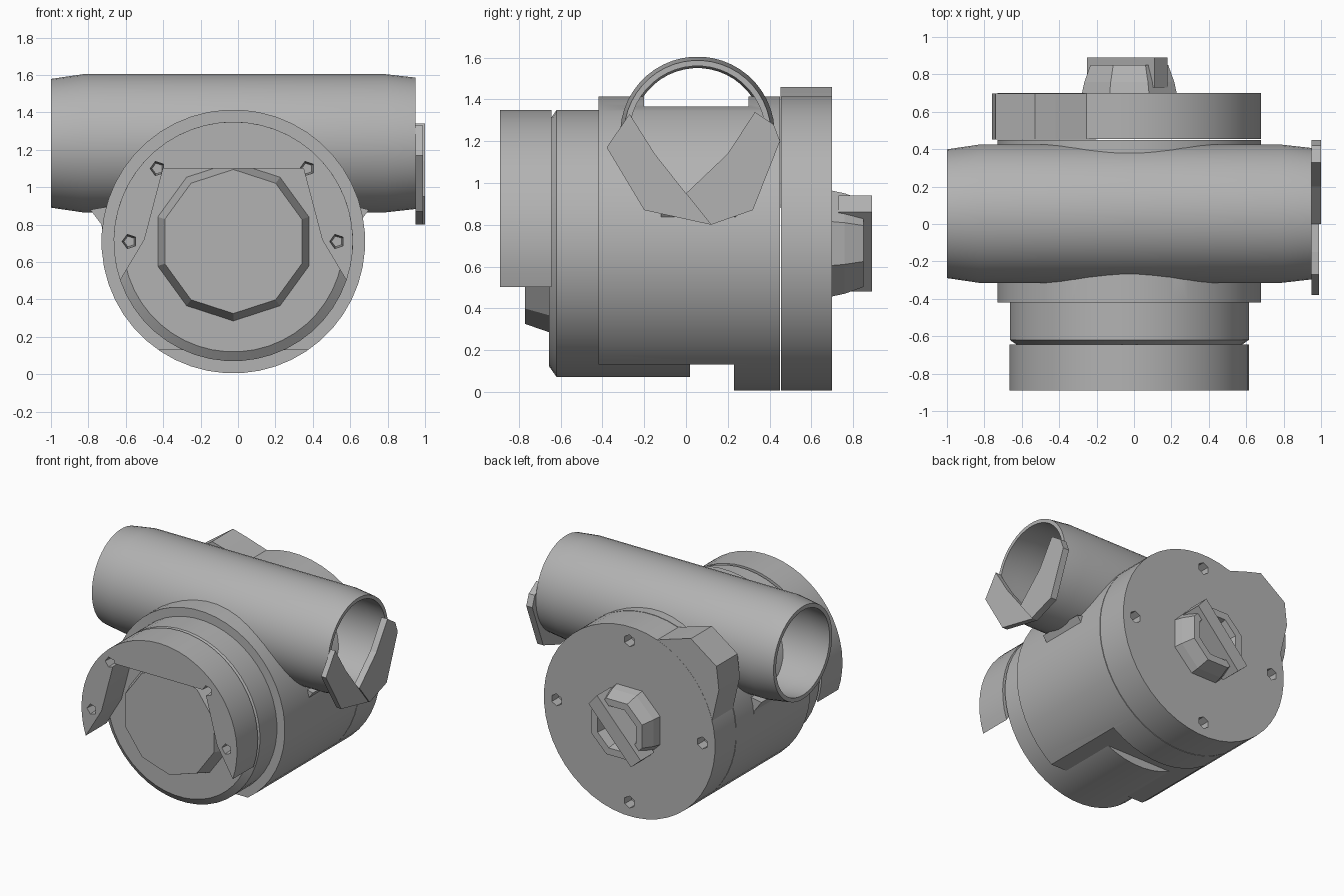
import bpy, bmesh, math
from mathutils import Vector

if "Cube" in bpy.data.objects:
    bpy.data.objects.remove(bpy.data.objects["Cube"])

grey = bpy.data.materials.new("cast_metal_grey")
grey.use_nodes = True
COLOUR = (0.45, 0.45, 0.45, 1)
grey.diffuse_color = COLOUR
grey.node_tree.nodes["Principled BSDF"].inputs["Base Color"].default_value = COLOUR

CX, CZ = -0.025, 0.71      # axis of the main housing
TY, TZ = 0.055, 1.235      # axis of the cross tube


def finish(name, bm):
    bmesh.ops.recalc_face_normals(bm, faces=bm.faces)
    mesh = bpy.data.meshes.new(name)
    bm.to_mesh(mesh)
    bm.free()
    mesh.materials.append(grey)
    obj = bpy.data.objects.new(name, mesh)
    bpy.context.collection.objects.link(obj)
    return obj


def place(axis, u, v, t):
    return Vector((u, t, v)) if axis == "y" else Vector((t, u, v))


def turned(name, profile, axis="y", centre=(CX, CZ), sides=48, closed=False):
    """Revolve (radius, distance) pairs about the x or y direction."""
    bm = bmesh.new()
    rings = []
    for r, t in profile:
        angles = [2 * math.pi * (i + 0.5) / sides for i in range(sides)]
        rings.append([bm.verts.new(place(axis, centre[0] + r * math.cos(a),
                                         centre[1] + r * math.sin(a), t)) for a in angles])
    pairs = list(zip(rings, rings[1:]))
    if closed:
        pairs.append((rings[-1], rings[0]))
    else:
        bm.faces.new(rings[0])
        bm.faces.new(rings[-1])
    for a, b in pairs:
        for i in range(sides):
            j = (i + 1) % sides
            bm.faces.new((a[i], a[j], b[j], b[i]))
    return finish(name, bm)


def prism(name, outline, axis, start, end):
    """Extrude a flat outline between two positions along an axis."""
    bm = bmesh.new()
    face = bm.faces.new([bm.verts.new(place(axis, u, v, start)) for u, v in outline])
    grown = bmesh.ops.extrude_face_region(bm, geom=[face])["geom"]
    moved = [g for g in grown if isinstance(g, bmesh.types.BMVert)]
    bmesh.ops.translate(bm, verts=moved, vec=place(axis, 0, 0, end - start))
    return finish(name, bm)


def box(name, x, y, z):
    return prism(name, [(x[0], z[0]), (x[1], z[0]), (x[1], z[1]), (x[0], z[1])], "y", *y)


def cut(obj, cutter):
    mod = obj.modifiers.new("cut", "BOOLEAN")
    mod.operation = "DIFFERENCE"
    mod.solver = "EXACT"
    mod.object = cutter
    bpy.context.view_layer.objects.active = obj
    bpy.ops.object.modifier_apply(modifier=mod.name)
    bpy.data.objects.remove(cutter)


# Main housing: inner barrel, outer shell and rear flange
R = 0.64
barrel = turned("front_barrel", [(R - 0.05, -0.655), (R, -0.62), (R, 0.02)])
shell = turned("outer_shell", [(0.705, -0.42), (0.705, 0.45)])
cut(shell, box("shell_cutter", (-1, 1), (-0.6, 0.23), (-0.2, 0.13)))
passage = box("passage_cutter", (-1, 1), (-0.2, 0.3), (1.365, 1.56))
cut(shell, passage)
flange = turned("rear_flange", [(0.705, 0.455), (0.705, 0.70)])
lug = prism("flange_lug", [(-0.2, 1.36), (-0.42, 1.43), (-0.53, 1.46), (-0.74, 1.31),
                           (-0.76, 1.14), (-0.70, 0.88), (-0.4, 0.9)], "y", 0.452, 0.699)

# Screw sockets in the rear flange
for k in range(4):
    a = k * math.pi / 2
    spot = (CX + 0.6 * math.cos(a), CZ + 0.6 * math.sin(a))
    cut(flange, turned("socket_cutter", [(0.045, 0.62), (0.045, 0.8)], centre=spot, sides=6))

# Cross tube, hollow from end to end
tube = turned("cross_tube", [(0.345, -1), (0.37, -0.83), (0.37, 0.79), (0.352, 0.95),
                             (0.325, 0.95), (0.335, 0.8), (0.335, -0.83), (0.315, -1)],
              "x", (TY, TZ), closed=True)

# Fairings under both ends of the tube
for side, reach in ((-1, 0.79), (1, 0.70)):
    prism("tube_fairing_" + ("left" if side > 0 else "right"),
          [(side * 0.5, 0.93), (side * reach, 0.88), (side * (reach - 0.06), 0.80),
           (side * (reach - 0.08), 0.68), (side * 0.5, 0.68)], "y", -0.12, 0.24)

# Angled collar on the left end of the tube
prism("collar_front", [(-0.38, 1.17), (-0.27, 1.33), (-0.15, 1.14), (0.0, 0.95),
                       (0.12, 0.80), (-0.2, 0.87)], "x", 0.95, 0.99)
prism("collar_rear", [(0.12, 0.80), (0.0, 0.95), (0.2, 1.14), (0.33, 1.34),
                      (0.42, 1.28), (0.45, 1.2), (0.32, 0.87)], "x", 0.95, 1.0)

# Front hood arching over the dial
arc = [math.radians(-19 + 218 * i / 32) for i in range(33)]
outline = [(CX + R * math.cos(a), CZ + R * math.sin(a)) for a in arc]
outline += [(-0.50, 0.72), (-0.40, 1.1), (0.35, 1.1), (0.45, 0.72)]
hood = prism("front_hood", outline, "y", -0.89, -0.645)
for spot in ((-0.43, 1.1), (0.37, 1.1), (0.53, 0.71), (-0.58, 0.71)):
    cut(hood, turned("notch_cutter", [(0.05, -1), (0.03, -0.78)], centre=spot, sides=5))

# Raised dial on the front face
dial = turned("front_dial", [(0.43, -0.64), (0.385, -0.77)], sides=10)

# Rear knob with a diagonal grip bar
knob = turned("rear_knob", [(0.275, 0.695), (0.26, 0.76), (0.225, 0.85),
                            (0.17, 0.85), (0.14, 0.73)], sides=8)
prism("knob_bar", [(0.11, 0.94), (0.18, 0.86), (-0.17, 0.48), (-0.25, 0.55)],
      "y", 0.73, 0.89)

# Smooth the turned castings, keeping sharp rims
bpy.ops.object.select_all(action="DESELECT")
for obj in (barrel, shell, flange, tube, hood):
    obj.select_set(True)
bpy.context.view_layer.objects.active = barrel
bpy.ops.object.shade_smooth_by_angle(angle=math.radians(30))
bpy.ops.object.select_all(action="DESELECT")
